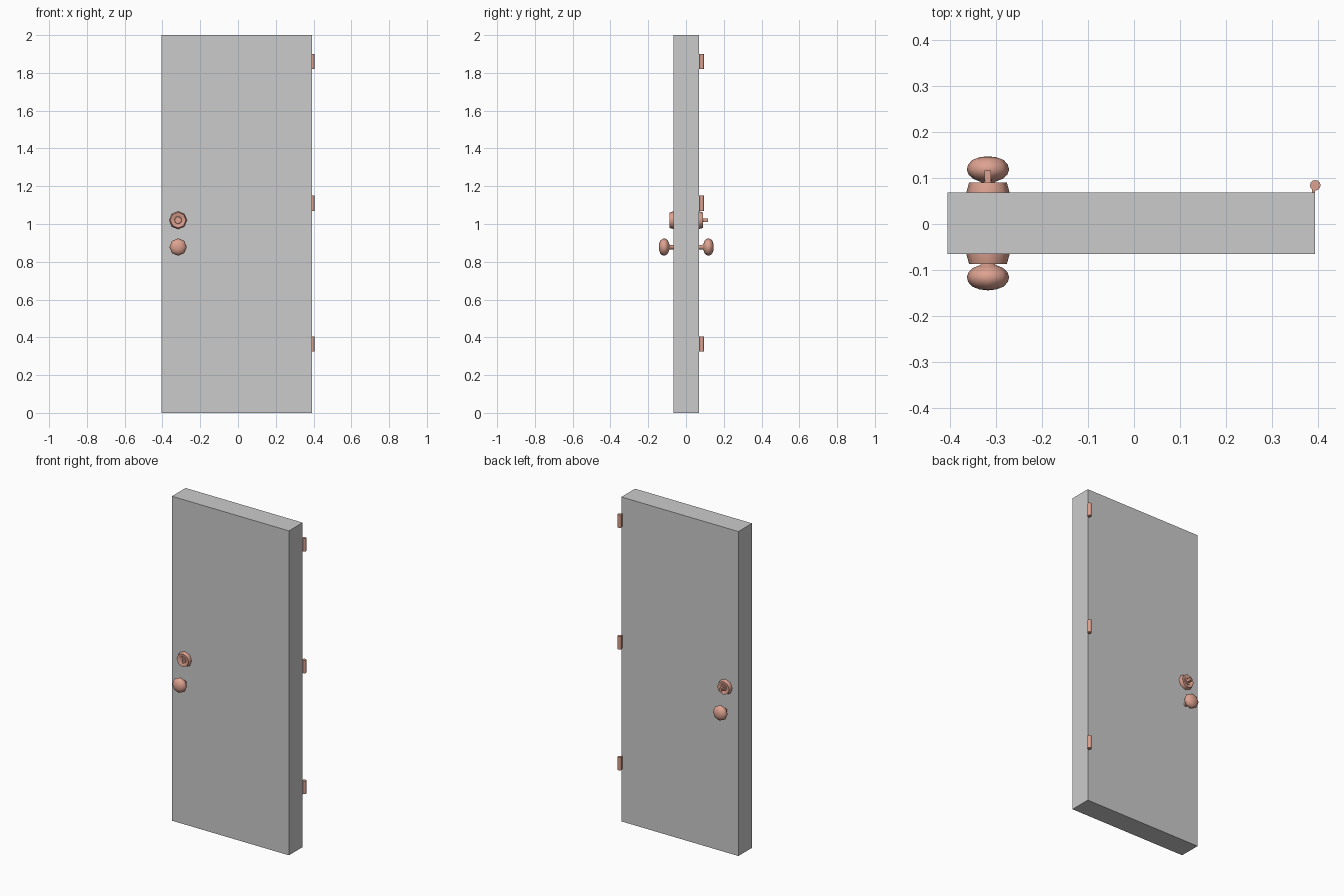
import bpy, bmesh, math

if "Cube" in bpy.data.objects:
    bpy.data.objects.remove(bpy.data.objects["Cube"])

MID = 0.0015           # y of the slab's middle plane
HALF = 0.0665          # half slab thickness
LOCK_X = -0.317

copper = bpy.data.materials.new("copper")
copper.diffuse_color = (0.72, 0.36, 0.28, 1)
copper.use_nodes = True
copper.node_tree.nodes["Principled BSDF"].inputs["Base Color"].default_value = copper.diffuse_color


def finish(name, bm, mat=None, smooth=False):
    bmesh.ops.recalc_face_normals(bm, faces=bm.faces)
    me = bpy.data.meshes.new(name)
    bm.to_mesh(me)
    bm.free()
    ob = bpy.data.objects.new(name, me)
    bpy.context.collection.objects.link(ob)
    if mat:
        me.materials.append(mat)
    if smooth:
        bpy.ops.object.select_all(action='DESELECT')
        ob.select_set(True)
        bpy.context.view_layer.objects.active = ob
        bpy.ops.object.shade_smooth_by_angle(angle=math.radians(50))
    return ob


def box(name, x, y, z, mat=None):
    bm = bmesh.new()
    bmesh.ops.create_cube(bm, size=1)
    for v in bm.verts:
        v.co = [lo + (c + 0.5) * (hi - lo) for c, (lo, hi) in zip(v.co, (x, y, z))]
    return finish(name, bm, mat)


def lathe(name, profile, z, side, sides=8):
    """Turn (radius, distance from slab face) points about a y axis."""
    bm = bmesh.new()
    rings = []
    for r, d in profile:
        y = MID + side * (HALF + d)
        if r == 0:
            rings.append([bm.verts.new((LOCK_X, y, z))] * sides)
        else:
            rings.append([bm.verts.new((LOCK_X + r * math.cos(math.tau * i / sides), y,
                                        z + r * math.sin(math.tau * i / sides)))
                          for i in range(sides)])
    for a, b in zip(rings, rings[1:]):
        for i in range(sides):
            j = (i + 1) % sides
            bm.faces.new(list(dict.fromkeys((a[i], a[j], b[j], b[i]))))
    return finish(name, bm, copper, True)


# Door slab
box("door_slab", (-0.405, 0.393), (MID - HALF, MID + HALF), (0, 2))

# Knobs: thin neck flaring into a flattened ball
knob = [(0, -0.005), (0.012, -0.005), (0.012, 0.02), (0.017, 0.024), (0.032, 0.03),
        (0.042, 0.039), (0.046, 0.05), (0.043, 0.061), (0.034, 0.071),
        (0.018, 0.077), (0, 0.079)]
# Deadbolt collar with a recessed ring around the plug
collar = [(0, -0.005), (0.047, -0.005), (0.047, 0), (0.041, 0.022), (0.028, 0.022),
          (0.023, 0.017), (0.02, 0.017), (0.018, 0.021), (0, 0.021)]
for label, side in (("front", -1), ("back", 1)):
    lathe(label + "_knob", knob, 0.878, side)
    lathe(label + "_deadbolt", collar, 1.02, side)

# Key slot cut into the front deadbolt
slot = box("key_slot_cutter", (LOCK_X - 0.0025, LOCK_X + 0.0025), (-0.1, -0.079), (1.008, 1.032))
slot.hide_render = True
slot.hide_viewport = True
cut = bpy.data.objects["front_deadbolt"].modifiers.new("key_slot", 'BOOLEAN')
cut.operation = 'DIFFERENCE'
cut.object = slot

# Thumb turn on the back deadbolt: stem and grip
lathe("thumb_turn_stem", [(0, 0.018), (0.01, 0.018), (0.008, 0.03), (0, 0.03)], 1.02, 1)
box("thumb_turn_grip", (LOCK_X - 0.007, LOCK_X + 0.007), (0.093, 0.116), (1.01, 1.03), copper)

# Hinges: barrel and small leaf tying it to the slab
for i, z in enumerate((0.365, 1.11, 1.86)):
    bm = bmesh.new()
    bmesh.ops.create_cone(bm, cap_ends=True, segments=12, radius1=0.0115, radius2=0.0115, depth=0.08)
    bmesh.ops.translate(bm, vec=(0.3935, 0.084, z), verts=bm.verts)
    finish(f"hinge_barrel_{i + 1}", bm, copper, True)
    box(f"hinge_leaf_{i + 1}", (0.386, 0.393), (0.066, 0.084), (z - 0.04, z + 0.04), copper)
